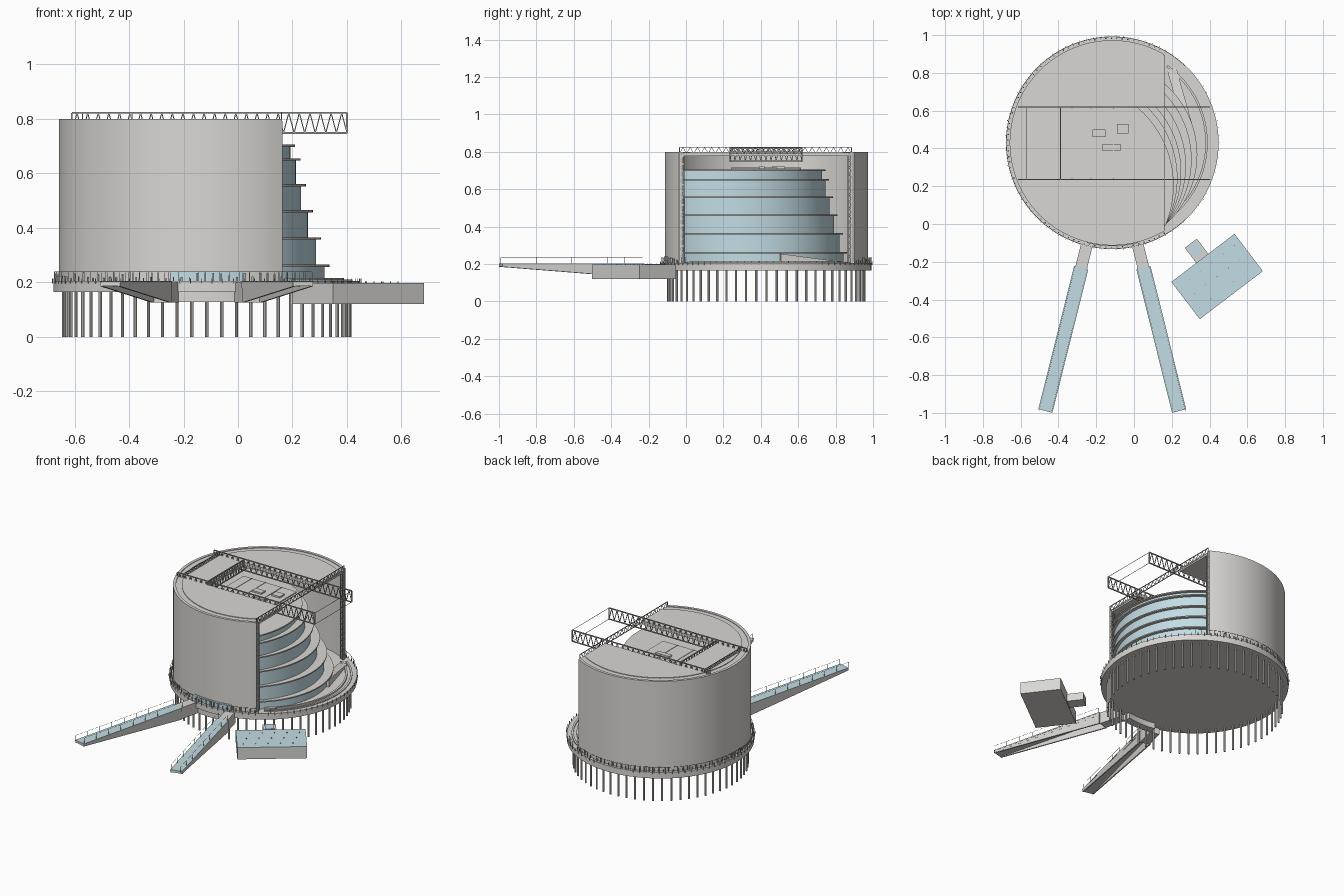
import bpy, bmesh, math, random
from mathutils import Vector, Matrix

if "Cube" in bpy.data.objects:
    bpy.data.objects.remove(bpy.data.objects["Cube"])

random.seed(4)
CX, CY = -0.115, 0.43          # centre of the drum
CUT = 0.16                     # plane where the drum is sliced open
SLOT = (0.235, 0.62)           # sides of the roof opening
BACK = -0.39                   # inner end of the roof opening


def material(name, rgb):
    m = bpy.data.materials.new(name)
    m.use_nodes = True
    m.diffuse_color = (*rgb, 1)
    m.node_tree.nodes["Principled BSDF"].inputs["Base Color"].default_value = (*rgb, 1)
    return m


concrete = material("warm grey concrete", (0.70, 0.685, 0.65))
glass = material("pale blue glass", (0.54, 0.72, 0.78))
steel = material("grey steel", (0.42, 0.42, 0.40))
edging = material("brown grey edging", (0.55, 0.48, 0.44))
red = material("dull red", (0.5, 0.12, 0.1))


def finish(name, bm, mat, smooth=False):
    bmesh.ops.recalc_face_normals(bm, faces=bm.faces)
    me = bpy.data.meshes.new(name)
    bm.to_mesh(me)
    bm.free()
    me.materials.append(mat)
    ob = bpy.data.objects.new(name, me)
    bpy.context.collection.objects.link(ob)
    if smooth:
        bpy.ops.object.select_all(action='DESELECT')
        ob.select_set(True)
        bpy.context.view_layer.objects.active = ob
        bpy.ops.object.shade_smooth_by_angle(angle=math.radians(30))
    return ob


def arc(r, a0=0.0, a1=math.tau, n=96, cx=CX, cy=CY, closed=True):
    steps = n if closed else n - 1
    return [(cx + r * math.cos(a0 + (a1 - a0) * i / steps),
             cy + r * math.sin(a0 + (a1 - a0) * i / steps)) for i in range(n)]


def drum_arc(r, n=96, cut=CUT):
    a = math.acos((cut - CX) / r)
    return arc(r, a, math.tau - a, n, closed=False)


def inside_drum(points, limit=0.523):
    """Pull points beyond the drum's inner wall back onto it."""
    centre = Vector((CX, CY))
    out = []
    for p in points:
        d = Vector(p) - centre
        out.append(tuple(centre + d * min(1, limit / d.length)))
    return out


def prism(name, outline, z0, z1, mat, smooth=False):
    bm = bmesh.new()
    face = bm.faces.new([bm.verts.new((x, y, z0)) for x, y in outline])
    top = bmesh.ops.extrude_face_region(bm, geom=[face])
    verts = [g for g in top["geom"] if isinstance(g, bmesh.types.BMVert)]
    bmesh.ops.translate(bm, verts=verts, vec=(0, 0, z1 - z0))
    return finish(name, bm, mat, smooth)


def band(name, r0, r1, mid, half, z0, z1, mat):
    """Curved bar between two radii, centred on an angle."""
    ends = dict(a0=mid - half, a1=mid + half, n=32, closed=False)
    return prism(name, arc(r1, **ends) + arc(r0, **ends)[::-1], z0, z1, mat, True)


def box(name, x0, x1, y0, y1, z0, z1, mat):
    return prism(name, [(x0, y0), (x1, y0), (x1, y1), (x0, y1)], z0, z1, mat)


def beam(bm, p, q, w):
    p, q = Vector(p), Vector(q)
    d = q - p
    m = (Matrix.Translation((p + q) / 2) @ d.to_track_quat('Z', 'Y').to_matrix().to_4x4()
         @ Matrix.Diagonal((w, w, d.length, 1)))
    bmesh.ops.create_cube(bm, size=1, matrix=m)


def truss(name, p, q, depth, panels, w=0.006):
    """Two chords from p to q, offset by depth, joined by a zigzag."""
    bm = bmesh.new()
    p, q, d = Vector(p), Vector(q), Vector(depth)
    beam(bm, p, q, w)
    beam(bm, p + d, q + d, w)
    for i in range(panels):
        a, m, b = (p.lerp(q, (i + t) / panels) for t in (0, 0.5, 1))
        beam(bm, a, m + d, w * 0.6)
        beam(bm, m + d, b, w * 0.6)
    for end in (p, q):
        beam(bm, end, end + d, w)
    return finish(name, bm, steel)


def span(name, p, q, w, off, zs, mat):
    """Tapered bar in plan from p to q; zs = bottom and top at p, then at q."""
    p, q = Vector(p), Vector(q)
    side = (q - p).orthogonal().normalized()
    bm = bmesh.new()
    for c, lo, hi in ((p, zs[0], zs[1]), (q, zs[2], zs[3])):
        for s in (off - w / 2, off + w / 2):
            for z in (lo, hi):
                bm.verts.new((*(c + side * s), z))
    bmesh.ops.convex_hull(bm, input=bm.verts)
    return finish(name, bm, mat)


# Round deck and its ring of piles
prism("deck", arc(0.563), 0.165, 0.205, concrete, True)
bm = bmesh.new()
for x, y in arc(0.525, n=60):
    bmesh.ops.create_cone(bm, cap_ends=True, segments=8, radius1=0.006, radius2=0.006,
                          depth=0.17, matrix=Matrix.Translation((x, y, 0.085)))
finish("piles", bm, concrete, True)

# Deck rim posts, walkway handrail and small figures round the drum
bm = bmesh.new()
for x, y in arc(0.567, n=90):
    beam(bm, (x, y, 0.196), (x, y, 0.214), 0.003)
rail = drum_arc(0.56, 70, 0.27)
for p, q in zip(rail, rail[1:]):
    beam(bm, (*p, 0.238), (*q, 0.238), 0.0015)
    beam(bm, (*p, 0.204), (*p, 0.238), 0.0015)
finish("deck_railing", bm, steel)
bm = bmesh.new()
for x, y in drum_arc(0.553, 80):
    beam(bm, (x, y, 0.204), (x, y, random.uniform(0.215, 0.236)), random.uniform(0.003, 0.008))
finish("walkway_figures", bm, steel)

# Hollow drum wall, sliced open on one side
prism("drum_wall", drum_arc(0.543) + drum_arc(0.525)[::-1], 0.205, 0.80, concrete, True)
front = -math.pi / 2
band("entrance_glazing", 0.54, 0.547, front, 0.25, 0.205, 0.24, glass)
band("entrance_beam", 0.50, 0.55, front, 0.2, 0.127, 0.165, concrete)

# Roof lid with a long opening, and a thin raised layer
for name, r, z0, z1 in (("roof_lid", 0.526, 0.778, 0.796), ("roof_layer", 0.49, 0.796, 0.80)):
    notch = [(CUT, SLOT[0]), (BACK, SLOT[0]), (BACK, SLOT[1]), (CUT, SLOT[1])]
    prism(name, drum_arc(r) + notch, z0, z1, concrete)

# Stepped glazed storeys: slab height, slab reach in x, slab reach in y.
# Every slab curve meets the near edge of the cut at the same point.
storeys = [(0.265, 0.335, 0.86), (0.365, 0.305, 0.84), (0.465, 0.275, 0.81),
           (0.56, 0.25, 0.785), (0.655, 0.23, 0.765), (0.705, 0.21, 0.745)]
base = 0.205
for i, (z, xm, ym) in enumerate(storeys, 1):
    g = xm - 0.17
    r = g + ym - math.sqrt(2 * g * ym)
    plan = dict(cx=xm - r, cy=ym - r, n=128)
    prism(f"storey_glass_{i}", inside_drum(arc(r - 0.018, **plan)), base, z - 0.008, glass, True)
    slab = prism(f"storey_slab_{i}", inside_drum(arc(r, **plan)), z - 0.008, z, concrete, True)
    slab.data.materials.append(edging)
    for f in slab.data.polygons:
        f.material_index = int(abs(f.normal.z) < 0.5)
    base = z

# Rooftop floor fittings inside the opening
box("roof_floor", BACK, 0.0, 0.24, 0.615, 0.705, 0.712, concrete)
box("roof_hatch_left", -0.22, -0.15, 0.46, 0.50, 0.712, 0.722, concrete)
box("roof_hatch_right", -0.09, -0.03, 0.48, 0.53, 0.712, 0.722, concrete)
box("roof_hatch_front", -0.17, -0.07, 0.39, 0.42, 0.712, 0.722, concrete)
for i, x in enumerate((-0.33, -0.23, -0.11)):
    box(f"roof_joint_{i}", x, x + 0.004, 0.24, 0.615, 0.712, 0.715, concrete)

# Trusses: two long roof girders, cross frames, cut edge, side columns
for i, y in enumerate(SLOT):
    truss(f"roof_girder_{i}", (-0.61, y, 0.748), (0.40, y, 0.748), (0, 0, 0.074), 26)
truss("opening_end_truss", (BACK, SLOT[0], 0.75), (BACK, SLOT[1], 0.75), (0, 0, 0.068), 14)
truss("roof_cross_truss", (-0.57, SLOT[0], 0.80), (-0.57, SLOT[1], 0.80), (0, 0, 0.02), 14, 0.004)
truss("cut_edge_truss", (CUT, -0.035, 0.79), (CUT, 0.885, 0.79), (0, 0, 0.034), 24, 0.004)
for i, y in enumerate((-0.035, 0.867)):
    truss(f"side_column_{i}", (CUT, y, 0.205), (CUT, y, 0.79), (0, 0.024, 0), 16, 0.005)
    truss(f"side_column_return_{i}", (CUT, y + 0.012, 0.205), (CUT, y + 0.012, 0.79),
          (-0.025, 0, 0), 16, 0.004)
bm = bmesh.new()
for z in (0.748, 0.822):
    beam(bm, (0.40, SLOT[0], z), (0.40, SLOT[1], z), 0.002)
finish("girder_ties", bm, steel)

# Low stair and curved steps on the open terrace
span("terrace_stair", (0.29, 0.5), (0.2, 0.82), 0.05, 0, (0.205, 0.255, 0.205, 0.212), concrete)
for i, r in enumerate((0.535, 0.505)):
    band(f"terrace_step_{i}", r - 0.012, r, 0, 0.95, 0.205, 0.211 + i * 0.004, concrete)

# Two tapered ramps with hollow undersides, mirrored about the drum axis
for s, side in ((-1, "right"), (1, "left")):
    near, far = (CX + s * 0.165, -0.232), (CX + s * 0.354, -0.99)
    root = (CX + s * 0.132, -0.10)
    span(f"{side}_ramp_deck", near, far, 0.075, 0, (0.18, 0.197, 0.187, 0.197), concrete)
    span(f"{side}_ramp_surface", near, far, 0.077, 0, (0.197, 0.203, 0.197, 0.203), glass)
    span(f"{side}_ramp_link", root, near, 0.062, 0, (0.125, 0.2, 0.125, 0.2), concrete)
    bm = bmesh.new()
    for off in (-0.033, 0.033):
        span(f"{side}_ramp_wall", near, far, 0.008, off, (0.125, 0.197, 0.185, 0.197), concrete)
        p, q = Vector((*near, 0.2)), Vector((*far, 0.2))
        p.x += off
        q.x += off
        up = Vector((0, 0, 0.036))
        beam(bm, p + up, q + up, 0.001)
        for i in range(9):
            c = p.lerp(q, i / 8)
            beam(bm, c, c + up, 0.0015)
    finish(f"{side}_ramp_railing", bm, steel)

# Separate turned pavilion with a small porch
axis = Vector((0.335, 0.255)).normalized()
across = Vector((-axis.y, axis.x))
mid = Vector((0.44, -0.278))
ends = (mid - axis * 0.21, mid + axis * 0.21)
span("pavilion", *ends, 0.248, 0, (0.12, 0.192, 0.12, 0.192), concrete)
span("pavilion_top", *ends, 0.248, 0, (0.192, 0.198, 0.192, 0.198), glass)
porch = Vector((0.328, -0.138))
span("porch", porch - across * 0.065, porch + across * 0.045, 0.08, 0,
     (0.135, 0.185, 0.135, 0.185), concrete)
span("porch_top", porch - across * 0.03, porch + across * 0.04, 0.055, 0,
     (0.185, 0.192, 0.185, 0.192), glass)
bm = bmesh.new()
for i in range(5):
    for j in (-1, 0, 1):
        c = mid + axis * (i - 2 + 0.3 * j) * 0.075 + across * j * 0.075
        beam(bm, (*c, 0.197), (*c, 0.203), 0.004)
finish("pavilion_markers", bm, red)
